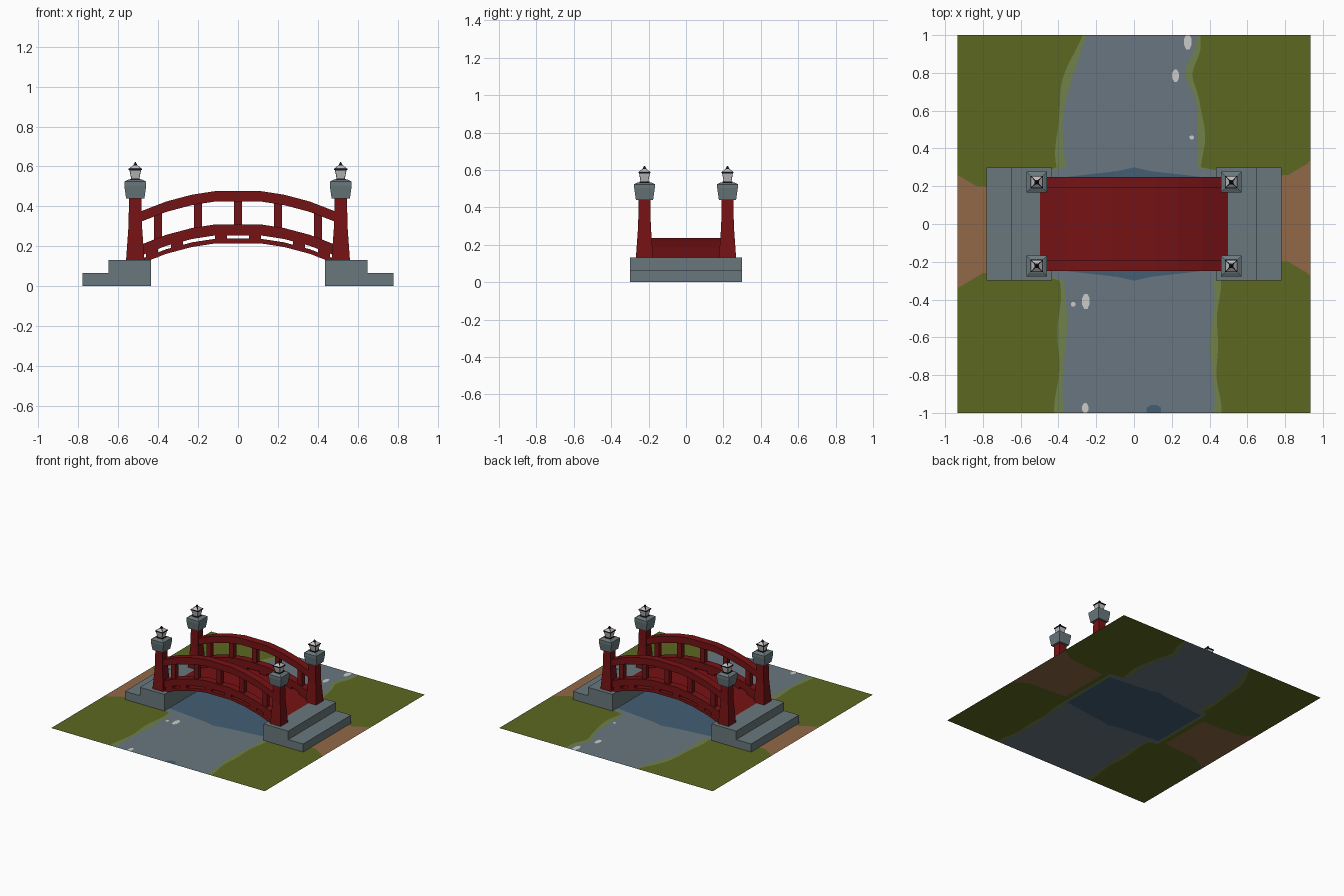
import bpy, bmesh, math

if "Cube" in bpy.data.objects:
    bpy.data.objects.remove(bpy.data.objects["Cube"])


def mat(name, r, g, b):
    m = bpy.data.materials.new(name)
    m.diffuse_color = (r, g, b, 1)
    m.use_nodes = True
    m.node_tree.nodes["Principled BSDF"].inputs["Base Color"].default_value = m.diffuse_color
    return m


RED = mat("red lacquer", .18, .006, .007)
STONE = mat("grey stone", .142, .186, .202)
GRASS = mat("grass green", .108, .14, .015)
BANK = mat("bank green", .16, .22, .07)
WATER = mat("grey water", .138, .183, .215)
DEEP = mat("deep blue water", .056, .112, .175)
DIRT = mat("brown path", .285, .14, .064)
FOAM = mat("pale foam", .6, .6, .58)
BLACK = mat("black iron", .008, .008, .012)
GLASS = mat("lantern glass", .52, .52, .53)


def finish(name, bm, *mats):
    me = bpy.data.meshes.new(name)
    bm.to_mesh(me)
    bm.free()
    for m in mats:
        me.materials.append(m)
    ob = bpy.data.objects.new(name, me)
    bpy.context.collection.objects.link(ob)


def skin(bm, rings):
    """Join closed rings of points into a capped solid; returns side faces."""
    vs = [[bm.verts.new(p) for p in r] for r in rings]
    sides = []
    for a, b in zip(vs, vs[1:]):
        n = len(a)
        sides += [bm.faces.new((a[i], a[(i + 1) % n], b[(i + 1) % n], b[i])) for i in range(n)]
    bm.faces.new(vs[0][::-1])
    bm.faces.new(vs[-1])
    bmesh.ops.recalc_face_normals(bm, faces=bm.faces)
    return sides


def square_rings(cx, cy, prof):
    return [[(cx - h, cy - h, z), (cx + h, cy - h, z), (cx + h, cy + h, z), (cx - h, cy + h, z)]
            for h, z in prof]


def solid(name, rings, m):
    bm = bmesh.new()
    skin(bm, rings)
    finish(name, bm, m)


def box(name, cx, cy, hx, hy, z0, z1, m):
    solid(name, [[(cx - hx, cy - hy, z), (cx + hx, cy - hy, z), (cx + hx, cy + hy, z), (cx - hx, cy + hy, z)]
                 for z in (z0, z1)], m)


# Arched parts share one faceted curve
HALF = [.11, .23, .36, .5]
XS = [-x for x in reversed(HALF)] + HALF


def arch(x):
    return .45 * max(0, x * x - .012)


def arch_beam(name, cy, hy, bottom, top, m):
    solid(name, [[(x, cy - hy, bottom - arch(x)), (x, cy + hy, bottom - arch(x)),
                  (x, cy + hy, top - arch(x)), (x, cy - hy, top - arch(x))] for x in XS], m)


# Stone steps at both ends
for s, side in ((-1, "left"), (1, "right")):
    box(f"{side}_abutment", s * .5425, 0, .1075, .3, .001, .132, STONE)
    box(f"{side}_lower_step", s * .715, 0, .065, .3, .001, .065, STONE)

# Deck and railings
arch_beam("deck", 0, .25, .215, .238, RED)
for s, side in ((-1, "front"), (1, "back")):
    y = s * .221
    arch_beam(f"{side}_top_rail", y, .029, .425, .477, RED)
    arch_beam(f"{side}_lower_rail", y, .029, .255, .31, RED)
    for i in range(5):
        x = (i - 2) * .2
        box(f"{side}_baluster_{i}", x, y, .02, .018, .285 - arch(x), .45 - arch(x), RED)
    for i, x in enumerate((-.43, -.305, -.085, .085, .305, .43)):
        box(f"{side}_spacer_{i}", x, y, .03, .029, .222 - arch(x), .265 - arch(x), RED)


# Lanterns: black frame with inset glass panes
def lantern(name, cx, cy):
    bm = bmesh.new()
    skin(bm, square_rings(cx, cy, [(.026, .526), (.026, .538)]))
    panes = skin(bm, square_rings(cx, cy, [(.02, .537), (.029, .583)]))
    skin(bm, square_rings(cx, cy, [(.033, .583), (.033, .589)]))
    panes += skin(bm, square_rings(cx, cy, [(.031, .589), (.009, .608)]))
    skin(bm, square_rings(cx, cy, [(.009, .608), (.002, .622)]))
    bmesh.ops.inset_individual(bm, faces=panes, thickness=.004)
    for f in panes:
        f.material_index = 1
    finish(name, bm, BLACK, GLASS)


# Posts with flared feet and stone caps
for sx, lr in ((-1, "left"), (1, "right")):
    for sy, fb in ((-1, "front"), (1, "back")):
        x, y = sx * .515, sy * .222
        solid(f"{fb}_{lr}_post", square_rings(x, y, [(.046, .131), (.034, .3), (.031, .45)]), RED)
        solid(f"{fb}_{lr}_cap", square_rings(x, y, [(.046, .44), (.055, .503), (.055, .524), (.036, .534)]), STONE)
        lantern(f"{fb}_{lr}_lantern", x, y)


# Painted ground: strips between boundary curves running along y
W = .935


def path_edge(y, mid):
    """Inner end of the dirt path: under the steps near mid, flaring to the border."""
    d = abs(y - mid) - .22
    return .5 if d < 0 else min(W, .8 + d * 1.7)


def bounds(y):
    t = min(1, max(0, (y - .5) / .5))
    left = -.367 + .012 * math.sin(9 * y) + .11 * t * t
    right = .415 + .012 * math.sin(12 * y) if y < 0 else .335 - .065 * math.exp(-((y - .8) / .1) ** 2)
    left_grass = left - .035 + .015 * math.sin(14 * y)
    right_grass = right + .03 + .012 * math.sin(17 * y)
    if abs(y) < .29:  # hidden between the abutments
        left, left_grass, right, right_grass = -.44, -.46, .44, .46
    pool = .435 * min(1, max(0, (.29 - abs(y)) / .05))
    return [-W, -path_edge(y, -.04), left_grass, left, -pool, pool,
            right, right_grass, path_edge(y, .03), W]


bm = bmesh.new()
rows = [[bm.verts.new((x, y, 0)) for x in bounds(y)] for y in (-1 + .02 * i for i in range(101))]
for r0, r1 in zip(rows, rows[1:]):
    for i in range(9):
        f = bm.faces.new((r0[i], r0[i + 1], r1[i + 1], r1[i]))
        f.material_index = min(i, 8 - i)
bmesh.ops.remove_doubles(bm, verts=bm.verts, dist=1e-4)
finish("ground", bm, DIRT, GRASS, BANK, WATER, DEEP)


# Foam flecks and a dark ripple on the water
def fleck(name, x, y, w, l, m):
    bm = bmesh.new()
    ring = [math.tau * (i + .5) / 8 for i in range(8)]
    bm.faces.new([bm.verts.new((x + w * math.cos(a), max(-1, min(1, y + l * math.sin(a))), .002)) for a in ring])
    finish(name, bm, m)


for i, (x, y, l) in enumerate([(.285, .965, .045), (.22, .785, .036), (.305, .458, .012),
                               (-.255, -.41, .044), (-.322, -.425, .014), (-.258, -.975, .03)]):
    fleck(f"foam_{i}", x, y, .01 + l / 4, l, FOAM)
fleck("dark_ripple", .105, -.985, .042, .03, DEEP)
